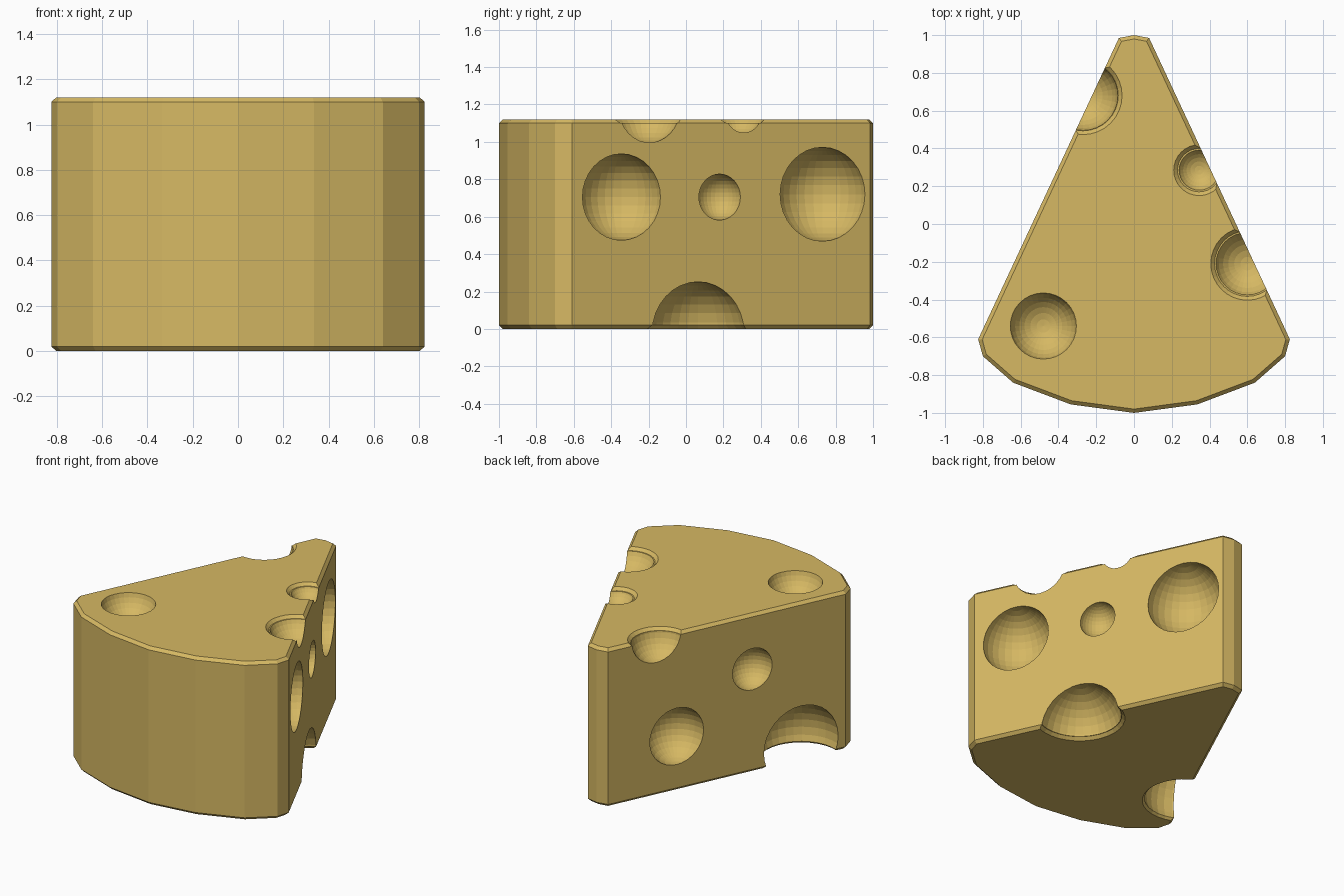
import bpy, bmesh, math
from mathutils import Matrix, Vector

if "Cube" in bpy.data.objects:
    bpy.data.objects.remove(bpy.data.objects["Cube"])

H = 1.12      # height of the wedge
EDGE = 0.02   # chamfer size

yellow = bpy.data.materials.new("cheese yellow")
yellow.diffuse_color = (0.67, 0.48, 0.125, 1)
yellow.use_nodes = True
yellow.node_tree.nodes["Principled BSDF"].inputs["Base Color"].default_value = yellow.diffuse_color

# Wedge body: half outline mirrored across x, extruded and chamfered
half = [(0.08, 0.985), (0.825, -0.61), (0.80, -0.70), (0.64, -0.84), (0.335, -0.955)]
outline = [(0, 1.0)] + half + [(0, -1.0)] + [(-x, y) for x, y in reversed(half)]
bm = bmesh.new()
base = bm.faces.new([bm.verts.new((x, y, 0)) for x, y in outline])
ext = bmesh.ops.extrude_face_region(bm, geom=[base])
for v in ext["geom"]:
    if isinstance(v, bmesh.types.BMVert):
        v.co.z = H
bmesh.ops.recalc_face_normals(bm, faces=bm.faces[:])
rims = [e for e in bm.edges if abs(e.verts[0].co.z - e.verts[1].co.z) < 1e-5]
bmesh.ops.bevel(bm, geom=rims, offset=EDGE * 1.414, offset_type='WIDTH', segments=1,
                profile=0.5, affect='EDGES')
bmesh.ops.recalc_face_normals(bm, faces=bm.faces[:])
mesh = bpy.data.meshes.new("cheese_wedge")
bm.to_mesh(mesh)
bm.free()
mesh.materials.append(yellow)
wedge = bpy.data.objects.new("cheese_wedge", mesh)
bpy.context.collection.objects.link(wedge)


def face_x(y):
    """x of the slanted right side at a given y"""
    return 0.08 + (0.985 - y) * 0.745 / 1.595


def carve(make):
    """Cut one shape out of the wedge and discard the cutter"""
    b = bmesh.new()
    make(b)
    bmesh.ops.recalc_face_normals(b, faces=b.faces[:])
    m = bpy.data.meshes.new("hole_cutter")
    b.to_mesh(m)
    b.free()
    m.materials.append(yellow)
    cutter = bpy.data.objects.new("hole_cutter", m)
    cutter.hide_render = True
    bpy.context.collection.objects.link(cutter)
    mod = wedge.modifiers.new("hole", 'BOOLEAN')
    mod.operation = 'DIFFERENCE'
    mod.solver = 'EXACT'
    mod.object = cutter
    bpy.context.view_layer.objects.active = wedge
    bpy.ops.object.modifier_apply(modifier=mod.name)
    bpy.data.objects.remove(cutter)


def hole(x, y, z, r, rim=None):
    """Round hole, with a chamfered rim where it opens on the top or bottom"""
    carve(lambda b: bmesh.ops.create_uvsphere(
        b, u_segments=32, v_segments=16, radius=r, matrix=Matrix.Translation((x, y, z))))
    if rim is not None:
        c = math.sqrt(r * r - (z - rim) ** 2)
        wide, narrow = c + 2 * EDGE, c
        r1, r2 = (narrow, wide) if rim > 0 else (wide, narrow)
        carve(lambda b: bmesh.ops.create_cone(
            b, cap_ends=True, segments=32, radius1=r1, radius2=r2, depth=2 * EDGE,
            matrix=Matrix.Translation((x, y, rim))))


# Holes centred on the slanted sides: side, y, z, radius, rim height
for side, y, z, r, rim in [
    (1, -0.345, 0.705, 0.231, None),
    (1, 0.18, 0.705, 0.123, None),
    (1, 0.73, 0.72, 0.251, None),
    (1, 0.065, -0.02, 0.272, 0),
    (-1, 0.525, 0.385, 0.20, None),
    (-1, 0.017, 0.73, 0.147, None),
    (-1, -0.31, 0.11, 0.276, 0),
]:
    hole(side * face_x(y), y, z, r, rim)

# Holes opening on the top
hole(0.345, 0.285, 1.155, 0.12, H)
hole(0.60, -0.21, 1.175, 0.182, H)
hole(-0.27, 0.68, 1.125, 0.187, H)
hole(-0.48, -0.54, 1.16, 0.18)

for p in wedge.data.polygons:
    p.use_smooth = False
    p.material_index = 0
